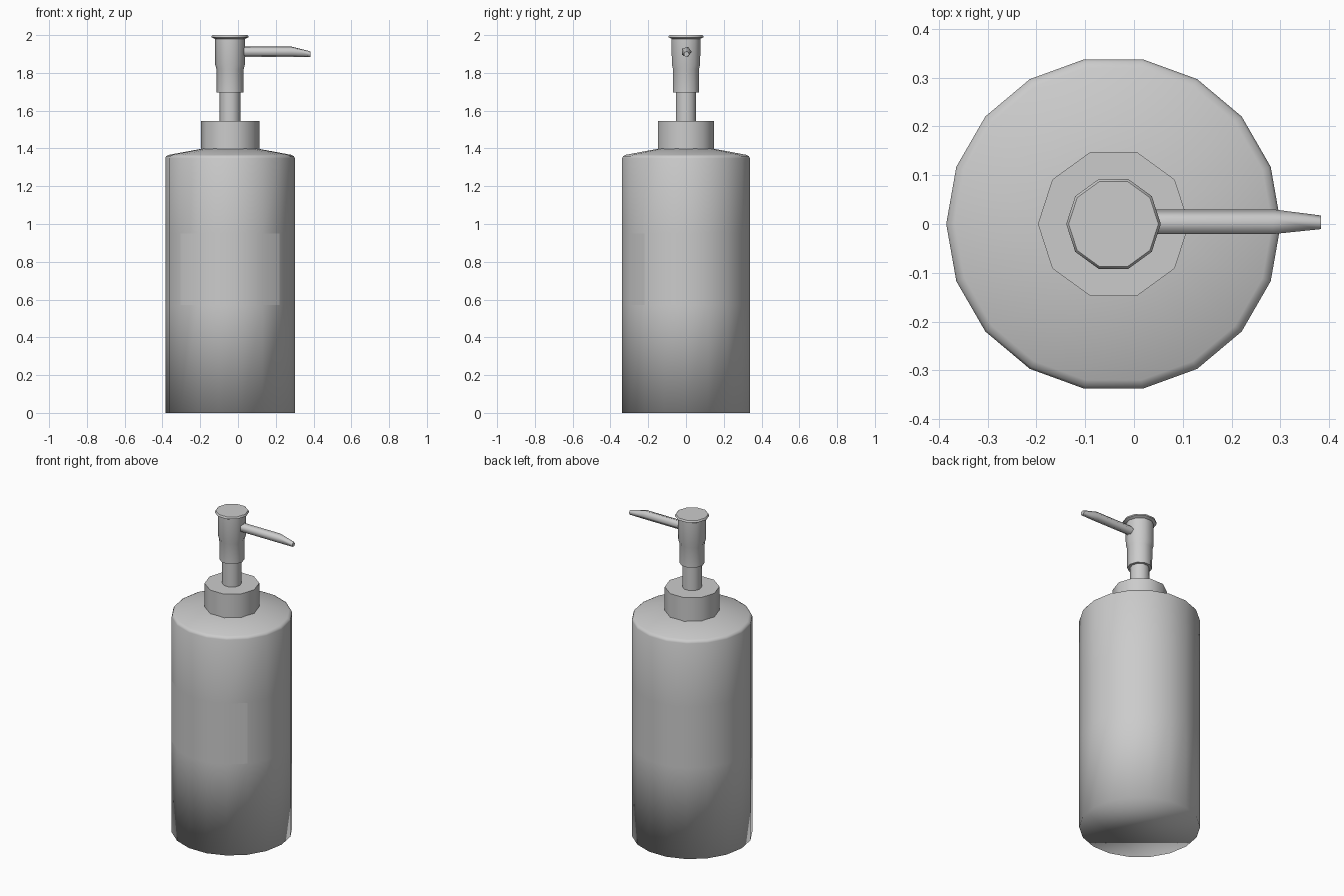
import bpy, bmesh, math
from mathutils import Vector

default = bpy.data.objects.get("Cube")
if default:
    bpy.data.objects.remove(default, do_unlink=True)

AXIS_X = -0.042  # the bottle sits left of centre because the spout sticks out

grey = bpy.data.materials.new("plain grey")
grey.use_nodes = True
grey.diffuse_color = (0.6, 0.6, 0.6, 1)
grey.node_tree.nodes["Principled BSDF"].inputs["Base Color"].default_value = (0.6, 0.6, 0.6, 1)


def loft(name, rings, angle=None):
    """Skin a list of vertex rings, cap both ends and shade smooth."""
    bm = bmesh.new()
    loops = [[bm.verts.new(p) for p in ring] for ring in rings]
    for low, high in zip(loops, loops[1:]):
        for i in range(len(low)):
            j = (i + 1) % len(low)
            bm.faces.new((low[i], low[j], high[j], high[i]))
    bm.faces.new(loops[0][::-1])
    bm.faces.new(loops[-1])
    bmesh.ops.recalc_face_normals(bm, faces=bm.faces[:])
    mesh = bpy.data.meshes.new(name)
    bm.to_mesh(mesh)
    bm.free()
    obj = bpy.data.objects.new(name, mesh)
    bpy.context.collection.objects.link(obj)
    mesh.materials.append(grey)
    mesh.shade_smooth()
    if angle:
        bpy.ops.object.select_all(action='DESELECT')
        obj.select_set(True)
        bpy.context.view_layer.objects.active = obj
        bpy.ops.object.shade_smooth_by_angle(angle=math.radians(angle))
    return obj


def lathe(name, profile, sides, angle=None):
    """Turn a (radius, height) profile around the bottle axis."""
    turns = [2 * math.pi * i / sides for i in range(sides)]
    rings = [[(AXIS_X + r * math.cos(t), r * math.sin(t), z) for t in turns]
             for r, z in profile]
    return loft(name, rings, angle)


# Bottle with a slightly rounded shoulder; rings mark the label's height
LABEL_LOW, LABEL_HIGH = 0.57, 0.95
bottle = lathe("bottle", [(0.343, 0), (0.343, LABEL_LOW), (0.343, LABEL_HIGH),
                          (0.343, 1.348), (0.338, 1.359), (0.325, 1.366), (0.13, 1.402)], 18)

# Label panel: five front faces, separated by sharp edges
bm = bmesh.new()
bm.from_mesh(bottle.data)
bm.normal_update()


def on_label(face):
    middle = face.calc_center_median()
    return LABEL_LOW < middle.z < LABEL_HIGH and face.normal.y < -0.7


for edge in bm.edges:
    if sum(on_label(f) for f in edge.link_faces) == 1:
        edge.smooth = False
bm.to_mesh(bottle.data)
bm.free()

# Pump parts
lathe("collar", [(0.155, 1.39), (0.155, 1.545)], 10, 40)
lathe("pump_stem", [(0.055, 1.53), (0.055, 1.72)], 10, 40)
lathe("pump_head", [(0.071, 1.695), (0.072, 1.82), (0.079, 1.845), (0.08, 1.98),
                    (0.097, 1.988), (0.097, 1.994), (0.092, 2.0)], 10, 40)

# Five-sided spout, drooping and narrowing at the tip
spout = []
for x, z, radius in [(-0.02, 1.912, 0.028), (0.285, 1.912, 0.028), (0.383, 1.899, 0.0155)]:
    spout.append([Vector((x, 0.002 + radius * math.cos(t), z + radius * math.sin(t)))
                  for t in (2 * math.pi * i / 5 for i in range(5))])
loft("spout", spout, 75)
